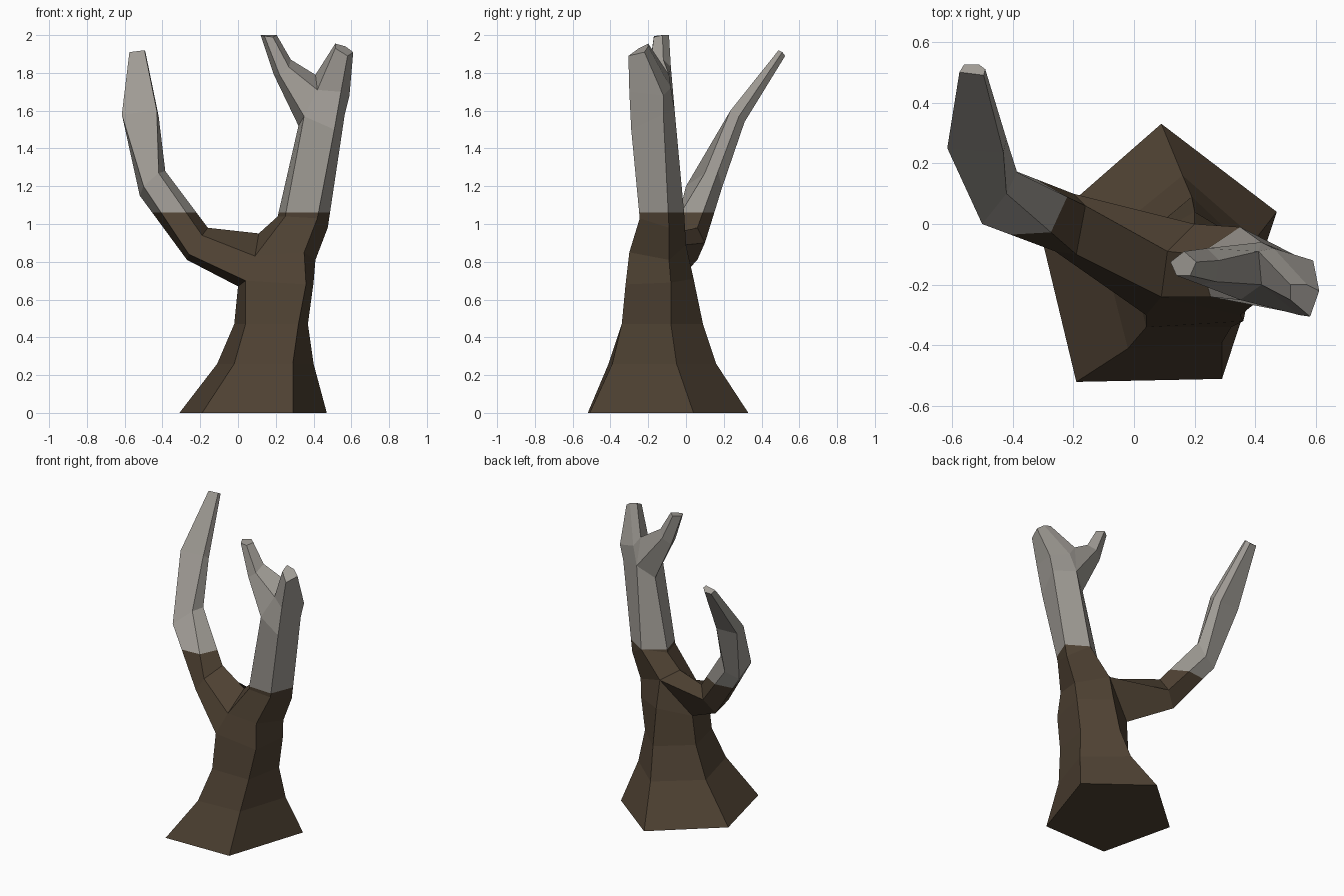
import bpy, bmesh

if "Cube" in bpy.data.objects:
    bpy.data.objects.remove(bpy.data.objects["Cube"])

BARK_TOP = 1.06   # height where the bark gives way to bare wood
bm = bmesh.new()


def ring(*pts):
    return [bm.verts.new(p) for p in pts]


def level(z, *pts):
    return ring(*[(x, y, z) for x, y in pts])


def loft(rings, cap=False):
    """Join successive five-sided rings with quads, optionally closing the end."""
    for a, b in zip(rings, rings[1:]):
        for i in range(5):
            j = (i + 1) % 5
            bm.faces.new((a[i], a[j], b[j], b[i]))
    if cap:
        bm.faces.new(rings[-1])


def fork(low, front, back, sides):
    """Split a ring into a main loop (returned first) and a left-hand loop."""
    fl, fr, r, b, l = low
    fr2, r2, b2 = sides
    bm.faces.new((fl, fr, fr2, front))
    bm.faces.new((fr, r, r2, fr2))
    bm.faces.new((r, b, b2, r2))
    return fl, b, l


# Flared trunk: front-left, front-right, right, back, left
base = level(0, (-.19, -.52), (.29, -.51), (.47, .04), (.09, .33), (-.31, -.02))
bm.faces.new(base[::-1])
neck = ring((.04, -.30, .70), (.36, -.32, .68), (.40, -.08, .69), (.20, .04, .71), (0, -.07, .67))
loft([base,
      level(.26, (-.02, -.41), (.29, -.39), (.40, -.05), (.16, .16), (-.11, -.06)),
      level(.47, (.04, -.34), (.32, -.34), (.37, -.08), (.19, .09), (-.02, -.08)),
      neck])

# Lower fork: crotch ring is front, front-right, right, back, top of crotch
crotch = ring((.09, -.24, .83), (.35, -.30, .85), (.41, -.09, .81), (.20, 0, .89), (.11, -.09, .95))
fl, b, l = fork(neck, crotch[0], crotch[4], crotch[1:4])
bm.faces.new((b, l, crotch[3]))

# Left branch, curving up and back
loft([[fl, crotch[0], crotch[4], crotch[3], l],
      ring((-.26, -.09, .84), (-.19, -.10, .94), (-.16, .06, .98), (-.20, .10, .90), (-.27, .06, .81)),
      ring((-.50, 0, 1.20), (-.42, .10, 1.27), (-.385, .17, 1.28), (-.43, .19, 1.19), (-.52, .16, 1.15)),
      ring((-.615, .25, 1.58), (-.43, .235, 1.60), (-.42, .28, 1.57), (-.45, .31, 1.54), (-.60, .30, 1.54)),
      ring((-.575, .50, 1.91), (-.495, .49, 1.92), (-.49, .51, 1.91), (-.51, .525, 1.89), (-.56, .525, 1.89))],
     cap=True)

# Upper trunk
upper = ring((.35, -.25, 1.57), (.51, -.29, 1.50), (.565, -.12, 1.58), (.42, -.06, 1.60), (.32, -.12, 1.52))
loft([crotch,
      ring((.25, -.24, 1.04), (.42, -.245, 1.03), (.475, -.09, .98), (.35, -.01, 1.06), (.21, -.10, 1.04)),
      upper])

# Upper fork: right-hand stub loop
stub = ring((.42, -.20, 1.71), (.545, -.30, 1.70), (.59, -.12, 1.68), (.46, -.08, 1.72), (.41, -.09, 1.79))
fl, b, l = fork(upper, stub[0], stub[4], stub[1:4])
bm.faces.new((b, stub[4], stub[3]))
loft([stub,
      ring((.515, -.25, 1.93), (.58, -.305, 1.89), (.61, -.22, 1.91), (.57, -.20, 1.94), (.515, -.20, 1.955))],
     cap=True)

# Left twig of the upper fork
loft([[fl, stub[0], stub[4], b, l],
      ring((.22, -.20, 1.79), (.27, -.19, 1.83), (.28, -.12, 1.87), (.24, -.08, 1.83), (.19, -.11, 1.79)),
      ring((.14, -.17, 1.995), (.185, -.17, 1.99), (.205, -.125, 2.0), (.165, -.09, 2.0), (.12, -.125, 2.0))],
     cap=True)

# Cut the colour line and colour by height
bmesh.ops.bisect_plane(bm, geom=bm.verts[:] + bm.edges[:] + bm.faces[:],
                       plane_co=(0, 0, BARK_TOP), plane_no=(0, 0, 1), dist=1e-4)
bmesh.ops.recalc_face_normals(bm, faces=bm.faces[:])
for f in bm.faces:
    f.material_index = int(f.calc_center_median().z > BARK_TOP)

mesh = bpy.data.meshes.new("dead_tree")
bm.to_mesh(mesh)
bm.free()
for name, col in (("dark_bark", (.078, .054, .033, 1)), ("grey_bare_wood", (.35, .33, .30, 1))):
    m = bpy.data.materials.new(name)
    m.diffuse_color = col
    m.use_nodes = True
    m.node_tree.nodes["Principled BSDF"].inputs["Base Color"].default_value = m.diffuse_color
    mesh.materials.append(m)
bpy.context.collection.objects.link(bpy.data.objects.new("dead_tree", mesh))
